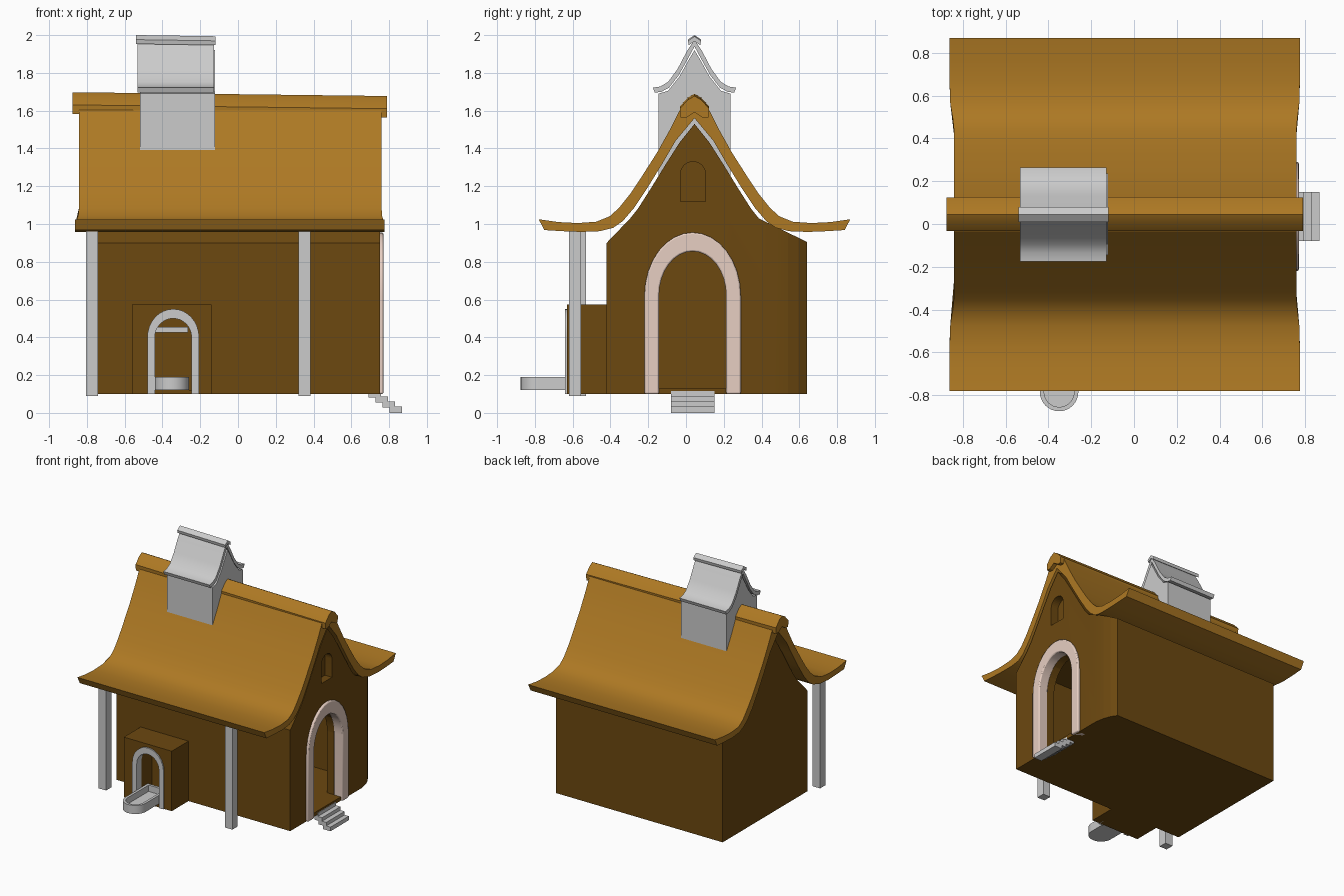
import bpy, bmesh, math

if "Cube" in bpy.data.objects:
    bpy.data.objects.remove(bpy.data.objects["Cube"])

def mat(name, rgb):
    m = bpy.data.materials.new(name)
    m.diffuse_color = (*rgb, 1)
    m.use_nodes = True
    m.node_tree.nodes["Principled BSDF"].inputs["Base Color"].default_value = m.diffuse_color
    return m

ROOF = mat("roof_ochre", (0.42, 0.19, 0.017))
WALL = mat("wall_brown", (0.15, 0.065, 0.005))
TRIM = mat("trim_pale", (0.8, 0.62, 0.54))
RIDGE = 0.045  # y of the ridge line

def extrude(name, pts, axis, lo, hi, m=None, smooth=True, tilt=0):
    """Extrude a closed 2D profile along an axis; lo/hi may depend on the point."""
    place = {'x': lambda p, a: (a, p[0], p[1] + tilt * a),
             'y': lambda p, a: (p[0], a, p[1]),
             'z': lambda p, a: (p[0], p[1], a)}[axis]
    at = lambda e, p: e(p) if callable(e) else e
    bm = bmesh.new()
    A = [bm.verts.new(place(p, at(lo, p))) for p in pts]
    B = [bm.verts.new(place(p, at(hi, p))) for p in pts]
    bm.faces.new(A)
    bm.faces.new(B[::-1])
    for i in range(len(pts)):
        j = (i + 1) % len(pts)
        bm.faces.new((A[i], B[i], B[j], A[j]))
    bmesh.ops.recalc_face_normals(bm, faces=bm.faces)
    me = bpy.data.meshes.new(name)
    bm.to_mesh(me)
    bm.free()
    ob = bpy.data.objects.new(name, me)
    bpy.context.collection.objects.link(ob)
    if m:
        me.materials.append(m)
    if smooth:
        shade(ob)
    return ob

def shade(ob):
    bpy.ops.object.select_all(action='DESELECT')
    ob.select_set(True)
    bpy.context.view_layer.objects.active = ob
    bpy.ops.object.shade_smooth_by_angle(angle=math.radians(30))

def box(name, x, y, z, m=None):
    return extrude(name, [(x[0], y[0]), (x[1], y[0]), (x[1], y[1]), (x[0], y[1])],
                   'z', z[0], z[1], m, smooth=False)

def cut(ob, *cutters):
    bpy.context.view_layer.objects.active = ob
    for c in cutters:
        mod = ob.modifiers.new("cut", 'BOOLEAN')
        mod.operation, mod.solver, mod.object = 'DIFFERENCE', 'EXACT', c
        bpy.ops.object.modifier_apply(modifier=mod.name)
        bpy.data.objects.remove(c)
    shade(ob)

def arch(c, w, z0, spring, top, n=16):
    pts = [(c - w, z0)]
    for i in range(n + 1):
        t = math.pi * (1 - i / n)
        pts.append((c + w * math.cos(t), spring + (top - spring) * math.sin(t)))
    return pts + [(c + w, z0)]

def both(half):
    """Mirror (distance, z) points, listed eave to ridge, across the ridge."""
    return [(RIDGE - d, z) for d, z in half] + \
           [(RIDGE + d, z) for d, z in reversed(half) if d > 0]

def shell(outer, inner):
    return both(outer) + both(inner)[::-1]

# House walls: gable section with a lean-out at the back
gable = both([(0.465, 0.9), (0.34, 1.03), (0.3, 1.08), (0.23, 1.19), (0.15, 1.32),
              (0.08, 1.43), (0, 1.53)])
section = [(-0.42, 0.1)] + gable[:-1] + [(0.64, 0.905), (0.64, 0.1)]
walls = extrude("house_walls", section, 'x', -0.77, 0.752, WALL)
corner = [(0.752, 0.47), (0.74, 0.54), (0.72, 0.595), (0.69, 0.641), (0.69, 0.8), (0.9, 0.8), (0.9, 0.47)]
cut(walls,
    extrude("corner_cutter", corner, 'z', 0, 1.5, smooth=False),
    box("room_cutter", (-0.66, 0.63), (-0.32, 0.52), (0.13, 0.88)),
    extrude("door_cutter", arch(0.035, 0.18, 0.13, 0.62, 0.857), 'x', 0.6, 0.9, smooth=False),
    extrude("window_cutter", arch(0.037, 0.066, 1.12, 1.265, 1.33), 'x', 0.69, 0.9, smooth=False))

# Door surround on the right gable
door = extrude("door_surround",
               arch(0.035, 0.255, 0.1, 0.62, 0.955) + arch(0.035, 0.178, 0.1, 0.62, 0.855)[::-1],
               'x', 0.69, 0.77, TRIM)
bev = door.modifiers.new("soft_edge", 'BEVEL')
bev.width, bev.segments = 0.008, 2

# Curved main roof, slightly wider at the eaves
top = [(0.825, 1.025), (0.72, 1.01), (0.62, 1.005), (0.52, 1.012), (0.45, 1.04), (0.4, 1.085),
       (0.34, 1.16), (0.28, 1.25), (0.2, 1.375), (0.13, 1.5), (0.08, 1.6), (0, 1.65)]
under = [(0.795, 0.968), (0.7, 0.962), (0.6, 0.958), (0.5, 0.962), (0.43, 0.98), (0.38, 1.015),
         (0.32, 1.085), (0.25, 1.19), (0.17, 1.32), (0.1, 1.44), (0, 1.56)]
flare = lambda p: min(1, max(0, (abs(p[1 - 1] - RIDGE) - 0.42) / 0.12))
extrude("main_roof", shell(top, under), 'x',
        lambda p: -0.842 - 0.02 * flare(p), lambda p: 0.76 + 0.015 * flare(p), ROOF)
extrude("ridge_cap", shell([(0.075, 1.572), (0.078, 1.62), (0.035, 1.668), (0, 1.687)],
                           [(0.045, 1.572), (0, 1.6)]),
        'x', -0.875, 0.79, ROOF, tilt=-0.012)

# Chimney turret with its own little roof
turret = [(0.19, 1.25), (0.19, 1.69), (0.14, 1.705), (0.08, 1.78), (0.03, 1.87), (0, 1.92)]
extrude("chimney_walls", both(turret), 'x', -0.52, -0.122)
extrude("chimney_roof",
        shell([(0.22, 1.722), (0.18, 1.728), (0.14, 1.752), (0.09, 1.82), (0.04, 1.915), (0, 1.975)],
              [(0.21, 1.695), (0.175, 1.7), (0.135, 1.722), (0.085, 1.785), (0.035, 1.875), (0, 1.94)]),
        'x', -0.532, -0.128)
extrude("chimney_ridge_cap", shell([(0.03, 1.945), (0.035, 1.968), (0, 1.992)], [(0, 1.965)]),
        'x', -0.54, -0.12, tilt=-0.015)

# Front alcove with arched opening
alcove = box("alcove", (-0.56, -0.14), (-0.63, -0.41), (0.1, 0.575), WALL)
cut(alcove, extrude("alcove_cutter", arch(-0.345, 0.1, 0.12, 0.39, 0.51), 'y', -0.7, -0.44, smooth=False))
extrude("alcove_arch",
        arch(-0.343, 0.137, 0.1, 0.4, 0.55) + arch(-0.343, 0.097, 0.1, 0.4, 0.5)[::-1],
        'y', -0.64, -0.58)
box("alcove_bar", (-0.44, -0.265), (-0.49, -0.45), (0.425, 0.455))

# Round-fronted basin
def dee(r, back):
    arc = [(-0.35 + r * math.cos(t), -0.785 - r * math.sin(t))
           for t in (math.pi * i / 16 for i in range(17))]
    return [(-0.35 + r, back)] + arc + [(-0.35 - r, back)]
basin = extrude("basin", dee(0.09, -0.5), 'z', 0.122, 0.19)
cut(basin, extrude("basin_cutter", dee(0.07, -0.52), 'z', 0.14, 0.3, smooth=False))

# Porch posts
box("porch_post_left", (-0.805, -0.74), (-0.595, -0.53), (0.09, 0.99))
box("porch_post_right", (0.32, 0.385), (-0.62, -0.555), (0.09, 0.99))

# Door steps
for i in range(4):
    x, z = 0.69 + 0.037 * i, 0.115 - 0.0275 * i
    box(f"door_step_{i + 1}", (x, x + 0.066), (-0.08, 0.15), (z - 0.0325, z))
